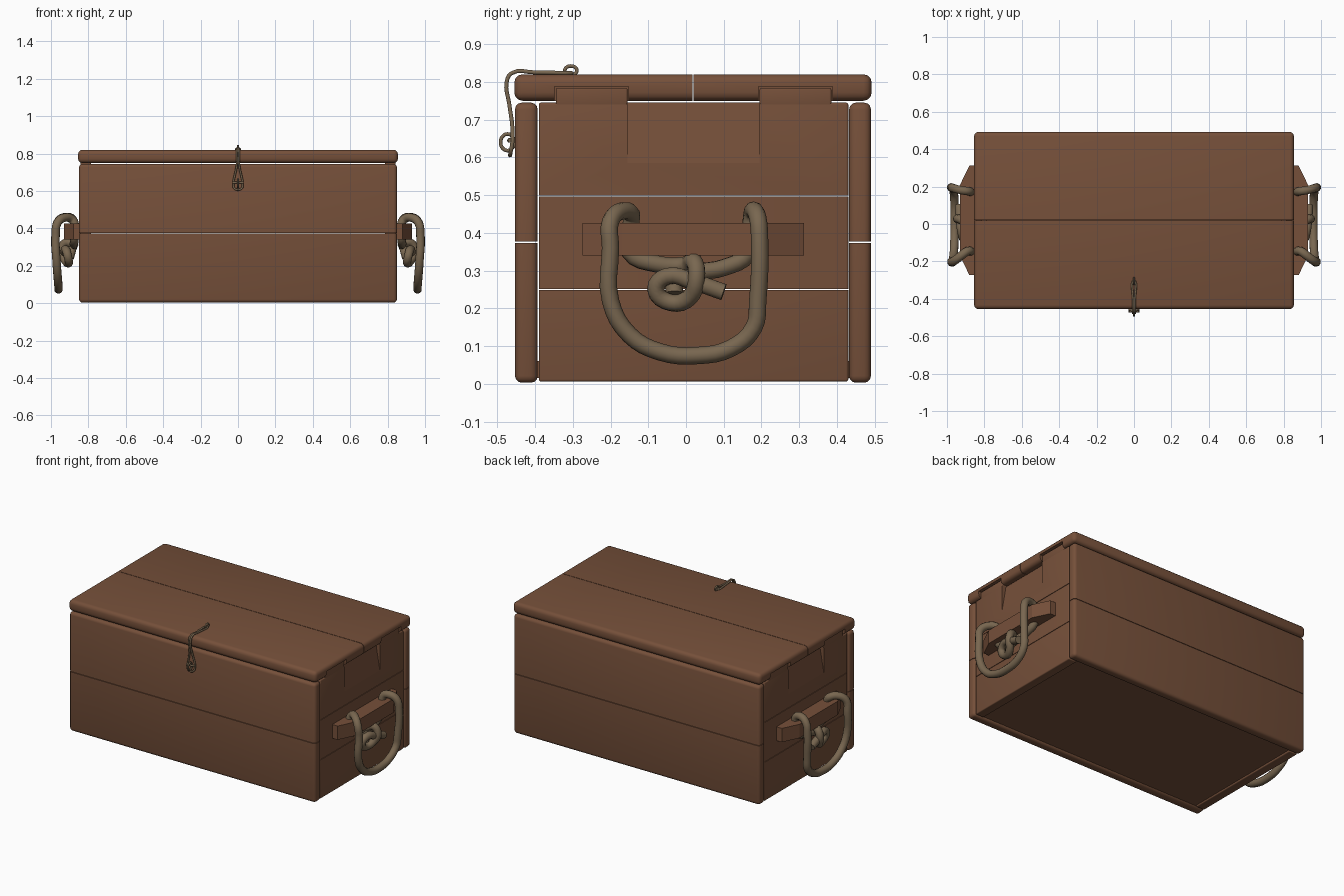
import bpy, bmesh, math
from mathutils import Vector

cube = bpy.data.objects.get("Cube")
if cube:
    bpy.data.objects.remove(cube, do_unlink=True)


def material(name, colour):
    mat = bpy.data.materials.new(name)
    mat.use_nodes = True
    mat.diffuse_color = colour
    mat.node_tree.nodes["Principled BSDF"].inputs["Base Color"].default_value = colour
    return mat


wood = material("brown wood", (0.18, 0.08, 0.042, 1))
hemp = material("hemp rope", (0.19, 0.135, 0.08, 1))


def activate(obj):
    bpy.ops.object.select_all(action="DESELECT")
    obj.select_set(True)
    bpy.context.view_layer.objects.active = obj


def smooth(obj):
    activate(obj)
    bpy.ops.object.shade_smooth_by_angle(angle=math.radians(40))


def finish(bm, name, mat):
    bmesh.ops.recalc_face_normals(bm, faces=bm.faces)
    mesh = bpy.data.meshes.new(name)
    bm.to_mesh(mesh)
    bm.free()
    obj = bpy.data.objects.new(name, mesh)
    bpy.context.collection.objects.link(obj)
    mesh.materials.append(mat)
    return obj


def box_mesh(low, high, bevel=0.0):
    low, high = Vector(low), Vector(high)
    bm = bmesh.new()
    bmesh.ops.create_cube(bm, size=1)
    for v in bm.verts:
        v.co = (low + high) / 2 + v.co * (high - low)
    if bevel:
        bmesh.ops.bevel(bm, geom=bm.edges[:], offset=bevel, segments=3,
                        profile=0.5, affect="EDGES")
    return bm


def box(name, low, high, bevel=0.0):
    obj = finish(box_mesh(low, high, bevel), name, wood)
    smooth(obj)
    return obj


def boards(name, low, high, bevel, axis, seams, gap=0.0015):
    """Split one rounded panel into boards with narrow seams."""
    made = []
    ends = [low[axis] - 1] + seams + [high[axis] + 1]
    for i in range(len(ends) - 1):
        bm = box_mesh(low, high, bevel)
        for where, sign in ((ends[i] + gap, -1), (ends[i + 1] - gap, 1)):
            point, normal = Vector(), Vector()
            point[axis], normal[axis] = where, sign
            cut = bmesh.ops.bisect_plane(bm, geom=bm.verts[:] + bm.edges[:] + bm.faces[:],
                                         plane_co=point, plane_no=normal, clear_outer=True)
            rim = [e for e in cut["geom_cut"] if isinstance(e, bmesh.types.BMEdge)]
            if rim:
                bmesh.ops.contextual_create(bm, geom=rim)
        obj = finish(bm, f"{name}_{i + 1}", wood)
        smooth(obj)
        made.append(obj)
    return made


def carve(obj, cutter):
    mod = obj.modifiers.new("notch", "BOOLEAN")
    mod.operation = "DIFFERENCE"
    mod.solver = "EXACT"
    mod.object = cutter
    activate(obj)
    bpy.ops.object.modifier_apply(modifier=mod.name)
    bpy.data.objects.remove(cutter, do_unlink=True)


def cord(name, points, radius, closed=False):
    curve = bpy.data.curves.new(name, "CURVE")
    curve.dimensions = "3D"
    curve.bevel_depth = radius
    curve.bevel_resolution = 3
    curve.resolution_u = 4
    curve.use_fill_caps = True
    spline = curve.splines.new("BEZIER")
    spline.bezier_points.add(len(points) - 1)
    for knot, co in zip(spline.bezier_points, points):
        knot.co = co
        knot.handle_left_type = knot.handle_right_type = "AUTO"
    spline.use_cyclic_u = closed
    obj = bpy.data.objects.new(name, curve)
    bpy.context.collection.objects.link(obj)
    curve.materials.append(hemp)
    activate(obj)
    bpy.ops.object.convert(target="MESH")
    smooth(bpy.context.object)


# Long walls, floor and lid
boards("front_board", (-.85, -.453, .003), (.85, -.393, .745), .018, 2, [.375])
boards("back_board", (-.85, .432, .003), (.85, .49, .745), .018, 2, [.375])
box("floor_panel", (-.8, -.395, .016), (.8, .434, .06))
lid = boards("lid_board", (-.855, -.455, .75), (.855, .492, .82), .022, 1, [.019])

# Rope path: knot tail, loop over the cleat, hanging handle, back to the knot
rope_path = [
    (.935, .10, .243), (.93, .02, .27), (.92, -.05, .285), (.91, -.08, .25),
    (.905, -.04, .215), (.925, .01, .23), (.945, .028, .28), (.92, .02, .325),
    (.885, 0, .315), (.878, -.08, .318), (.875, -.15, .35), (.875, -.145, .43),
    (.89, -.145, .45), (.925, -.17, .458), (.965, -.2, .43), (.975, -.2, .36),
    (.97, -.2, .22), (.963, -.15, .13), (.96, -.07, .085), (.96, .03, .075),
    (.96, .12, .095), (.965, .18, .15), (.97, .19, .22), (.975, .195, .38),
    (.96, .19, .44), (.92, .18, .46), (.885, .175, .45), (.875, .17, .4),
    (.875, .165, .345), (.88, .1, .308), (.885, .03, .295), (.89, -.03, .275),
    (.9, -.03, .24)]

tabs = ((-.345, -.155), (.195, .385))
for side, s in (("left", 1), ("right", -1)):
    # End wall of three boards with a sloped finger notch under the lid
    x_in, x_out = sorted((s * .785, s * .843))
    end = boards(side + "_end_board", (x_in, -.39, .006), (x_out, .43, .745),
                 .006, 2, [.25, .498])
    bm = box_mesh((-.05, -.155, .585), (.05, .195, .8))
    for v in bm.verts:
        inner = v.co.x < 0
        v.co.x = s * ((.843 if v.co.z < .6 else .806) if inner else .9)
    carve(end[-1], finish(bm, "notch_cutter", wood))
    smooth(end[-1])

    # Tabs that rise into pockets in the lid
    for board, (y0, y1) in zip(lid, tabs):
        xs = sorted((s * .78, s * .9))
        carve(board, finish(box_mesh((xs[0], y0 - .003, .7), (xs[1], y1 + .003, .788)),
                            "pocket_cutter", wood))
        smooth(board)
        box(side + "_lid_tab", (x_in, y0, .735), (x_out, y1, .784), .005)

    # Cleat with chamfered ends
    bm = box_mesh((.84, -.274, .34), (.93, .312, .426))
    uprights = [e for e in bm.edges
                if all(v.co.x > .9 for v in e.verts)
                and abs(e.verts[0].co.z - e.verts[1].co.z) > .01]
    bmesh.ops.bevel(bm, geom=uprights, offset=.05, segments=1, affect="EDGES")
    for v in bm.verts:
        if v.co.x > .92:
            v.co.y = .21 if v.co.y > 0 else -.17
        v.co.x *= s
    finish(bm, side + "_cleat", wood)

    cord(side + "_rope_handle", [(s * x, y, z) for x, y, z in rope_path], .023)

# Cord latch: from the lid ring, over the edge, into a teardrop loop
half = [(.005, -.305, .823), (.005, -.4, .825), (.005, -.462, .823), (.006, -.475, .8),
        (.006, -.468, .74), (.018, -.46, .68), (.025, -.46, .64), (.018, -.465, .612)]
cord("latch_loop", half + [(-x, y, z) for x, y, z in reversed(half)], .0055, True)


def ring(name, y, z, radius_y, radius_z):
    turns = [i * math.tau / 8 for i in range(8)]
    cord(name, [(0, y + radius_y * math.cos(a), z + radius_z * math.sin(a))
                for a in turns], .005, True)


ring("lid_ring", -.305, .83, .016, .012)
ring("front_ring", -.473, .64, .018, .022)
cord("latch_toggle", [(-.028, -.466, .645), (0, -.468, .645), (.028, -.466, .645)], .006)
